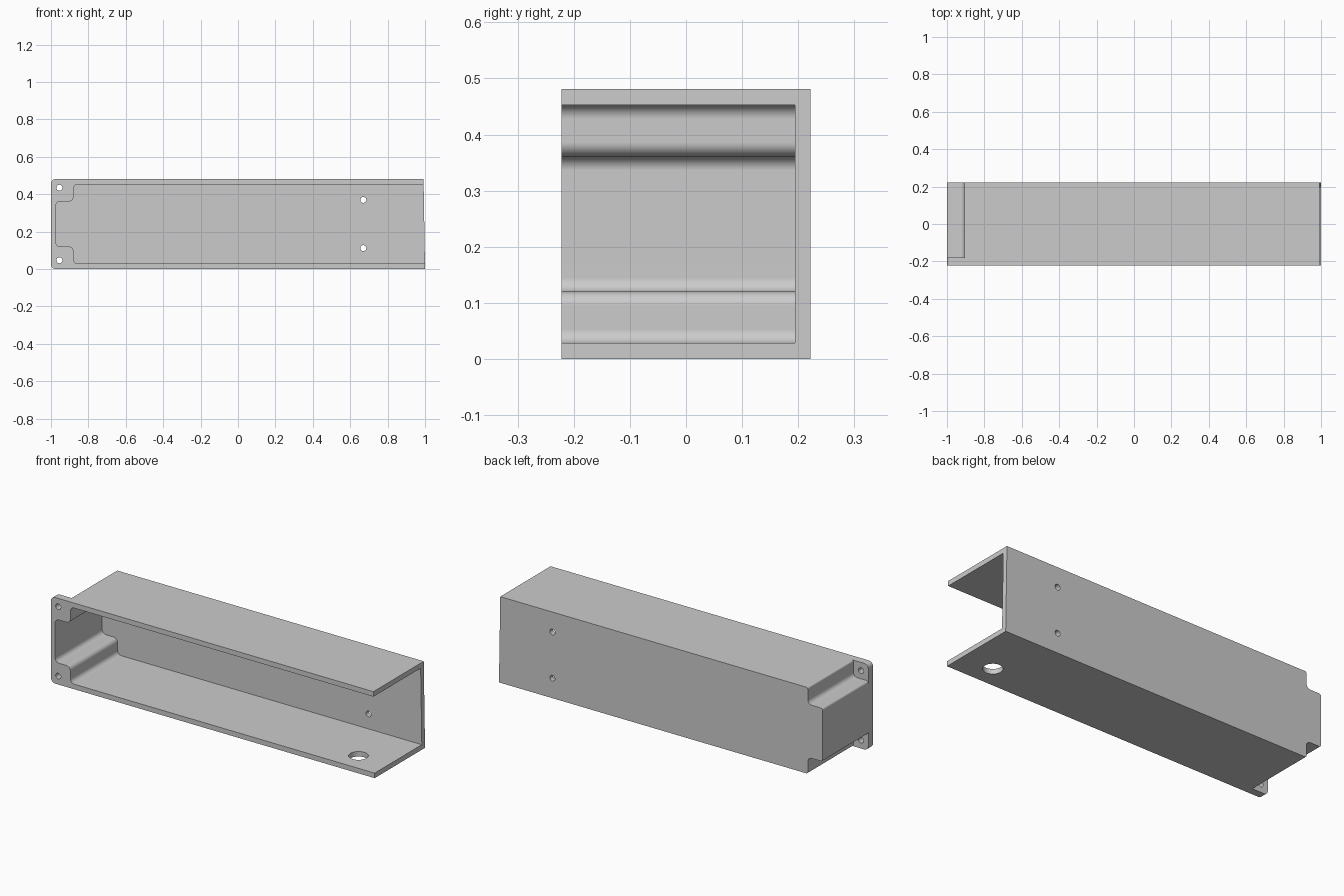
import bpy, bmesh, math
from mathutils import Vector, Matrix

cube = bpy.data.objects.get("Cube")
if cube:
    bpy.data.objects.remove(cube, do_unlink=True)

FRONT, BACK, HEIGHT, WALL = -0.222, 0.222, 0.481, 0.028
FLANGE_BACK = -0.18
MID = HEIGHT / 2

grey = bpy.data.materials.new("plain grey")
grey.use_nodes = True
grey.diffuse_color = (0.6, 0.6, 0.6, 1)
grey.node_tree.nodes["Principled BSDF"].inputs["Base Color"].default_value = (0.6, 0.6, 0.6, 1)


def rounded(corners, steps=8):
    """Replace each (x, z, radius) corner with an arc."""
    points = []
    for i, (x, z, r) in enumerate(corners):
        p = Vector((x, z))
        if r == 0:
            points.append(p)
            continue
        u = (Vector(corners[i - 1][:2]) - p).normalized()
        v = (Vector(corners[(i + 1) % len(corners)][:2]) - p).normalized()
        for k in range(steps + 1):
            a = math.pi / 2 * k / steps
            points.append(p + r * (u * (1 - math.sin(a)) + v * (1 - math.cos(a))))
    return points


def finish(bm, name):
    bmesh.ops.recalc_face_normals(bm, faces=bm.faces)
    mesh = bpy.data.meshes.new(name)
    bm.to_mesh(mesh)
    bm.free()
    mesh.materials.append(grey)
    obj = bpy.data.objects.new(name, mesh)
    bpy.context.collection.objects.link(obj)
    return obj


def prism(name, profile, y0, y1):
    """Extrude an x-z profile along y."""
    bm = bmesh.new()
    face = bm.faces.new([bm.verts.new((p.x, y0, p.y)) for p in profile])
    new = bmesh.ops.extrude_face_region(bm, geom=[face])["geom"]
    bmesh.ops.translate(bm, vec=(0, y1 - y0, 0),
                        verts=[g for g in new if isinstance(g, bmesh.types.BMVert)])
    return finish(bm, name)


def drill(name, centre, radius, depth, axis):
    bm = bmesh.new()
    turn = Matrix.Rotation(math.pi / 2, 4, "X") if axis == "Y" else Matrix()
    bmesh.ops.create_cone(bm, cap_ends=True, segments=32, radius1=radius, radius2=radius,
                          depth=depth, matrix=Matrix.Translation(centre) @ turn)
    return finish(bm, name)


def combine(target, tool, operation):
    """Apply a boolean and discard the tool."""
    mod = target.modifiers.new("cut", "BOOLEAN")
    mod.object, mod.operation, mod.solver = tool, operation, "EXACT"
    bpy.context.view_layer.objects.active = target
    bpy.ops.object.modifier_apply(modifier=mod.name)
    bpy.data.objects.remove(tool, do_unlink=True)


def stepped(inset, step_x, end_x, shelf, right_low, right_high, radii):
    """Outline with a narrowed left end, mirrored about mid height."""
    r1, r2, r3 = radii
    lower = [(step_x, inset, r1), (step_x, shelf, r2), (end_x, shelf, r3)]
    upper = [(x, HEIGHT - z, r) for x, z, r in reversed(lower)]
    return rounded([(right_low, inset, 0)] + lower + upper + [(right_high, HEIGHT - inset, 0)])


# Main shell, with a slightly leaning open end
housing = prism("housing", stepped(0, -0.908, -1, 0.092, 1, 0.992, (0.01, 0.025, 0.012)),
                FLANGE_BACK, BACK)

# Front slab that forms the mounting flange
slab = prism("flange", rounded([(1, 0, 0), (-1, 0, 0.025), (-1, HEIGHT, 0.025),
                                (0.992, HEIGHT, 0)]), FRONT, FLANGE_BACK)
combine(housing, slab, "UNION")

# Cavity open to the front and to the right end
cavity = prism("cavity", stepped(WALL, -0.88, -0.975, 0.12, 1.2, 1.2, (0.025, 0.025, 0.025)),
               FRONT - 0.1, BACK - WALL)
combine(housing, cavity, "DIFFERENCE")

# Flange screw holes, back wall holes and the floor cable hole
for side in (-1, 1):
    combine(housing, drill("flange_hole", (-0.955, -0.2, MID + side * 0.194), 0.016, 0.1, "Y"),
            "DIFFERENCE")
    combine(housing, drill("back_hole", (0.67, 0.21, MID + side * 0.129), 0.016, 0.1, "Y"),
            "DIFFERENCE")
combine(housing, drill("cable_hole", (0.813, -0.098, 0.014), 0.05, 0.1, "Z"), "DIFFERENCE")

# Smooth fillets with crisp edges
bpy.ops.object.select_all(action="DESELECT")
housing.select_set(True)
bpy.context.view_layer.objects.active = housing
bpy.ops.object.shade_smooth_by_angle(angle=math.radians(30))
weighted = housing.modifiers.new("flat_sides", "WEIGHTED_NORMAL")
weighted.keep_sharp = True
